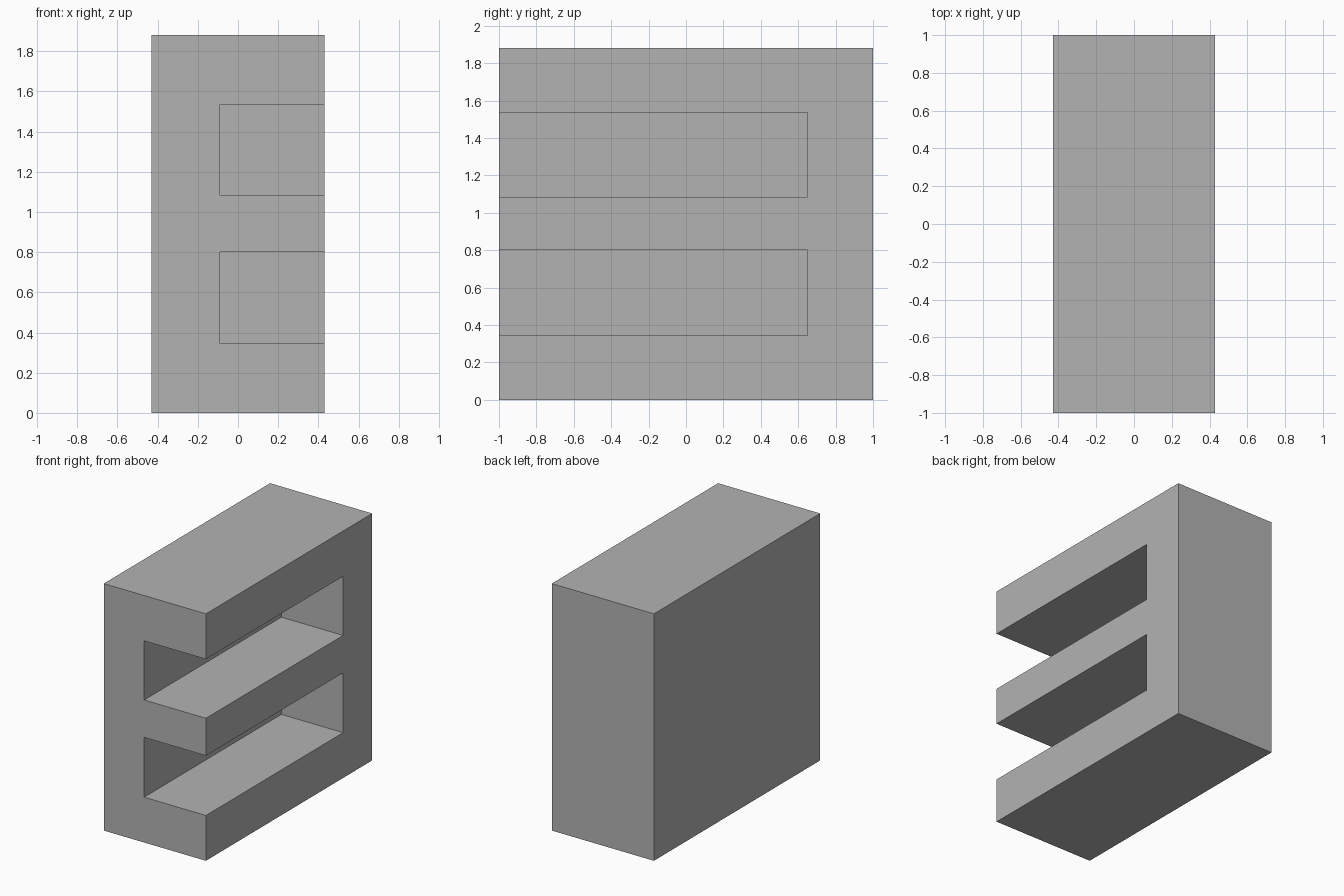
import bpy
import bmesh
from mathutils import Vector

default_cube = bpy.data.objects.get("Cube")
if default_cube:
    bpy.data.objects.remove(default_cube, do_unlink=True)

# Overall size and recess layout
HALF_X, HALF_Y, HEIGHT = 0.43, 1.0, 1.88
SPINE_X, BACK_Y = -0.09, 0.65
RECESSES = {"lower": (0.345, 0.80), "upper": (1.085, 1.535)}
OVERSHOOT = 0.2

grey = bpy.data.materials.new("plain_grey")
grey.use_nodes = True
colour = (0.45, 0.45, 0.45, 1)
grey.diffuse_color = colour
grey.node_tree.nodes["Principled BSDF"].inputs["Base Color"].default_value = colour


def box(name, low, high):
    """Flat-shaded box between two opposite corners."""
    low, high = Vector(low), Vector(high)
    bm = bmesh.new()
    bmesh.ops.create_cube(bm, size=1)
    bmesh.ops.scale(bm, vec=high - low, verts=bm.verts)
    bmesh.ops.translate(bm, vec=(low + high) / 2, verts=bm.verts)
    mesh = bpy.data.meshes.new(name)
    bm.to_mesh(mesh)
    bm.free()
    mesh.materials.append(grey)
    obj = bpy.data.objects.new(name, mesh)
    bpy.context.collection.objects.link(obj)
    return obj


# Solid block
block = box("shelf_block", (-HALF_X, -HALF_Y, 0), (HALF_X, HALF_Y, HEIGHT))

# Two recesses, open to the front and the left side
cutters = []
for level, (bottom, top) in RECESSES.items():
    cutter = box(f"{level}_recess_cutter",
                 (SPINE_X, -HALF_Y - OVERSHOOT, bottom),
                 (HALF_X + OVERSHOOT, BACK_Y, top))
    cutter.hide_render = True
    cut = block.modifiers.new(f"{level}_recess", "BOOLEAN")
    cut.operation = "DIFFERENCE"
    cut.solver = "EXACT"
    cut.object = cutter
    cutters.append(cutter)

# Bake the cuts and discard the cutters
graph = bpy.context.evaluated_depsgraph_get()
carved = bpy.data.meshes.new_from_object(block.evaluated_get(graph))
block.modifiers.clear()
block.data = carved
for cutter in cutters:
    bpy.data.objects.remove(cutter, do_unlink=True)
